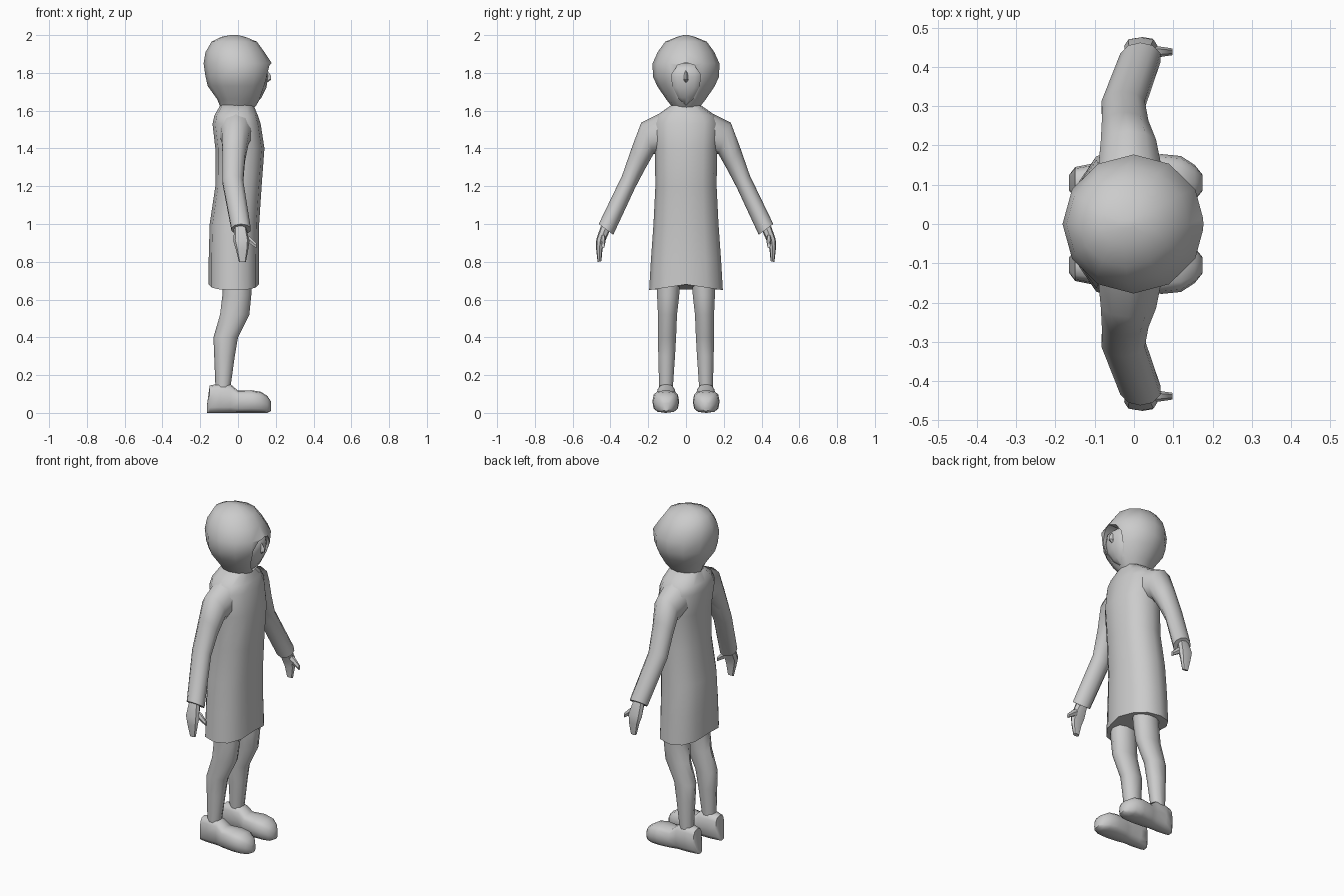
import bpy, bmesh, math
from mathutils import Vector

if "Cube" in bpy.data.objects:
    bpy.data.objects.remove(bpy.data.objects["Cube"])


def loft(name, rings, n=12, power=1.0, mirror=False, angle=45):
    """Skin a list of rings (centre, half axis u, half axis v) and cap both ends."""
    bm = bmesh.new()
    loops = []
    for c, u, v in rings:
        loop = []
        for i in range(n):
            a = 2 * math.pi * i / n
            k, s = math.cos(a), math.sin(a)
            k = math.copysign(abs(k) ** power, k)
            s = math.copysign(abs(s) ** power, s)
            loop.append(bm.verts.new(c + u * k + v * s))
        loops.append(loop)
    for a, b in zip(loops, loops[1:]):
        for i in range(n):
            j = (i + 1) % n
            bm.faces.new((a[i], a[j], b[j], b[i]))
    bm.faces.new(loops[0][::-1])
    bm.faces.new(loops[-1])
    bmesh.ops.recalc_face_normals(bm, faces=bm.faces)
    me = bpy.data.meshes.new(name)
    bm.to_mesh(me)
    bm.free()
    ob = bpy.data.objects.new(name, me)
    bpy.context.collection.objects.link(ob)
    smooth(ob, angle)
    if mirror:
        m = ob.modifiers.new("Mirror", 'MIRROR')
        m.use_axis = (False, True, False)
    return ob


def smooth(ob, angle=45):
    bpy.ops.object.select_all(action='DESELECT')
    ob.select_set(True)
    bpy.context.view_layer.objects.active = ob
    bpy.ops.object.shade_smooth_by_angle(angle=math.radians(angle))


def flat(z, x0, x1, y0, y1):
    """Horizontal ring filling a rectangle."""
    return (Vector(((x0 + x1) / 2, (y0 + y1) / 2, z)),
            Vector(((x1 - x0) / 2, 0, 0)), Vector((0, (y1 - y0) / 2, 0)))


def tilted(outer, inner, x0, x1):
    """Ring across a limb, from its outer (y, z) to its inner (y, z) edge."""
    o, i = Vector((0, *outer)), Vector((0, *inner))
    return ((o + i) / 2 + Vector(((x0 + x1) / 2, 0, 0)),
            (o - i) / 2, Vector(((x1 - x0) / 2, 0, 0)))


def upright(x, y0, y1, z0, z1):
    """Vertical ring facing along x."""
    return (Vector((x, (y0 + y1) / 2, (z0 + z1) / 2)),
            Vector((0, (y1 - y0) / 2, 0)), Vector((0, 0, (z1 - z0) / 2)))


# Robe, with the hem arched up in the middle
robe = loft("robe", [flat(z, x0, x1, -w, w) for z, x0, x1, w in (
    (0.65, -0.155, 0.11, 0.195), (0.82, -0.155, 0.11, 0.185),
    (1.0, -0.15, 0.112, 0.172), (1.2, -0.12, 0.125, 0.162),
    (1.4, -0.12, 0.14, 0.165), (1.53, -0.135, 0.12, 0.175),
    (1.575, -0.125, 0.105, 0.155), (1.635, -0.09, 0.08, 0.07))], power=0.85)
for v in robe.data.vertices[:12]:
    v.co.z += 0.03 * (1 - abs(v.co.y) / 0.195)

# Hood
hood = loft("hood", [flat(z, x0, x1, -w, w) for z, x0, x1, w in (
    (1.61, -0.09, 0.08, 0.065), (1.66, -0.11, 0.125, 0.105),
    (1.73, -0.16, 0.158, 0.152), (1.78, -0.172, 0.172, 0.175),
    (1.85, -0.182, 0.18, 0.177), (1.91, -0.172, 0.14, 0.15),
    (1.965, -0.14, 0.10, 0.11), (1.99, -0.09, 0.04, 0.05),
    (2.0, -0.04, 0.0, 0.012))])

# Teardrop face opening cut into the hood
outline = [(0, 1.855), (0.045, 1.84), (0.077, 1.79), (0.07, 1.725), (0.04, 1.665)]
outline += [(0, 1.63)] + [(-y, z) for y, z in outline[:0:-1]]
bm = bmesh.new()
f = bm.faces.new([bm.verts.new((0.08, y, z)) for y, z in outline])
ext = bmesh.ops.extrude_face_region(bm, geom=[f])["geom"]
for v in ext:
    if isinstance(v, bmesh.types.BMVert):
        v.co.x = 0.3
bmesh.ops.recalc_face_normals(bm, faces=bm.faces)
me = bpy.data.meshes.new("opening_cutter")
bm.to_mesh(me)
bm.free()
cutter = bpy.data.objects.new("opening_cutter", me)
cutter.hide_render = True
bpy.context.collection.objects.link(cutter)
cut = hood.modifiers.new("Opening", 'BOOLEAN')
cut.operation = 'DIFFERENCE'
cut.solver = 'EXACT'
cut.object = cutter
bpy.context.view_layer.objects.active = hood
bpy.ops.object.modifier_apply(modifier=cut.name)
bpy.data.objects.remove(cutter)
smooth(hood)

# Face and nose inside the opening
loft("face", [flat(z, 0.05, x1, -w, w) for z, x1, w in (
    (1.632, 0.09, 0.015), (1.67, 0.125, 0.055), (1.72, 0.15, 0.085),
    (1.78, 0.16, 0.095), (1.82, 0.155, 0.09), (1.85, 0.12, 0.06))])
loft("nose", [flat(z, 0.13, x1, -w, w) for z, x1, w in (
    (1.745, 0.15, 0.006), (1.765, 0.176, 0.014), (1.785, 0.174, 0.012),
    (1.815, 0.155, 0.006))], n=6)

# Sleeves
loft("sleeve", [
    tilted((0.09, 1.61), (0.10, 1.38), -0.10, 0.085),
    tilted((0.237, 1.537), (0.172, 1.37), -0.088, 0.06),
    tilted((0.285, 1.41), (0.22, 1.285), -0.085, 0.04),
    tilted((0.338, 1.257), (0.27, 1.19), -0.085, 0.03),
    tilted((0.462, 1.0), (0.385, 0.943), -0.037, 0.07)], n=10, mirror=True)

# Hands and thumbs
loft("hand", [
    tilted((0.45, 0.99), (0.405, 0.96), -0.02, 0.045),
    tilted((0.475, 0.92), (0.432, 0.90), -0.025, 0.06),
    tilted((0.476, 0.87), (0.442, 0.865), -0.012, 0.055),
    tilted((0.468, 0.798), (0.448, 0.803), 0.005, 0.042)],
    n=8, power=0.8, mirror=True)
loft("thumb", [
    upright(0.03, 0.425, 0.455, 0.91, 0.955),
    upright(0.065, 0.425, 0.452, 0.89, 0.935),
    upright(0.098, 0.43, 0.447, 0.87, 0.90)], n=6, mirror=True)

# Legs
loft("leg", [flat(*r) for r in (
    (0.70, -0.08, 0.075, 0.03, 0.157), (0.62, -0.083, 0.07, 0.033, 0.156),
    (0.52, -0.095, 0.06, 0.045, 0.151), (0.40, -0.13, 0.0, 0.05, 0.15),
    (0.30, -0.126, -0.017, 0.056, 0.149), (0.10, -0.118, -0.045, 0.07, 0.143))],
    n=10, mirror=True)

# Shoes, rounded above and flat below
shoe = loft("shoe", [upright(*r) for r in (
    (-0.165, 0.085, 0.125, 0, 0.035), (-0.15, 0.065, 0.145, 0, 0.145),
    (-0.10, 0.055, 0.155, 0, 0.155), (-0.04, 0.055, 0.155, 0, 0.152),
    (0.0, 0.046, 0.165, 0, 0.118), (0.07, 0.036, 0.178, 0, 0.12),
    (0.12, 0.04, 0.173, 0, 0.112), (0.155, 0.06, 0.15, 0, 0.09),
    (0.175, 0.085, 0.125, 0.01, 0.06))], n=12, power=0.7, mirror=True)
